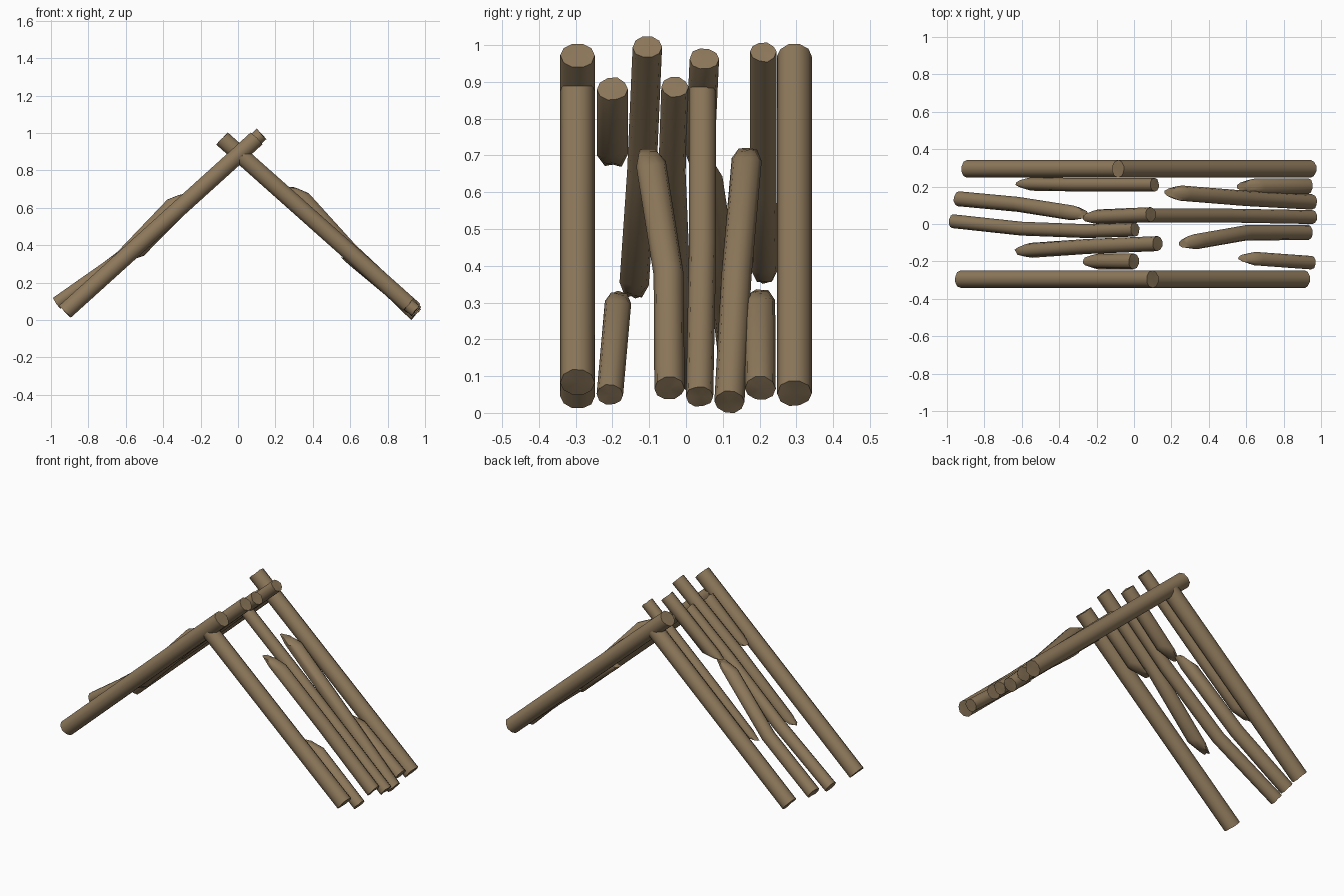
import bpy, bmesh, math, random
from mathutils import Vector

if "Cube" in bpy.data.objects:
    bpy.data.objects.remove(bpy.data.objects["Cube"])

random.seed(4)
SIDES = 10
wood = bpy.data.materials.new("brown wood")
wood.diffuse_color = (0.27, 0.19, 0.105, 1)
wood.use_nodes = True
wood.node_tree.nodes["Principled BSDF"].inputs["Base Color"].default_value = wood.diffuse_color


def slope_z(side, x):
    """Height of the roof plane on the left (-1) or right (1) slope."""
    return 0.045 + 0.904 * (x + 0.925) if side < 0 else 0.04 + 0.89 * (0.96 - x)


def log(name, side, r, stations, tip=None):
    """Log along a slope. stations: (x, y, lift), ordered from foot to top.
    tip: 'top' or 'foot' end broken off obliquely."""
    pts = [Vector((x, y, slope_z(side, x) + l)) for x, y, l in stations]
    n = len(pts)
    bm = bmesh.new()
    rings = []

    def ring(c, d, scale=1, slant=0, jag=0, drop=0):
        u = Vector((0, 1, 0)); u = (u - d * u.dot(d)).normalized()
        v = u.cross(d).normalized()
        if v.z < 0:
            v = -v                      # v points outward from the slope
        vs = []
        for i in range(SIDES):
            a = 2 * math.pi * i / SIDES
            o = (u * math.cos(a) + v * math.sin(a)) * r * scale
            s = slant * math.sin(a) * r + random.uniform(-jag, jag)
            vs.append(bm.verts.new(c + o + v * drop + d * s))
        rings.append(vs)

    for i, p in enumerate(pts):
        d = (pts[min(i + 1, n - 1)] - pts[max(i - 1, 0)]).normalized()
        if i == 0 and tip == 'foot':
            # splintered foot: outer edge hangs lowest
            ring(p + d * 0.03, d, 0.6, -0.8, 0.008, 0.3 * r)
            ring(p + d * 0.085, d, 1, -0.9, 0.006)
        elif i == n - 1 and tip == 'top':
            # splintered top: under edge reaches furthest
            ring(p - d * 0.085, d, 1, -0.9, 0.006)
            ring(p - d * 0.03, d, 0.6, -0.8, 0.008, -0.3 * r)
        else:
            ring(p, d, 1, 0, 0.003 if i in (0, n - 1) else 0)
    for a, b in zip(rings, rings[1:]):
        for i in range(SIDES):
            j = (i + 1) % SIDES
            bm.faces.new((a[i], a[j], b[j], b[i]))
    # fan caps
    for vs in (rings[0], rings[-1]):
        c = bm.verts.new(sum((v.co for v in vs), Vector()) / SIDES)
        for i in range(SIDES):
            bm.faces.new((vs[i], vs[(i + 1) % SIDES], c))
    bmesh.ops.recalc_face_normals(bm, faces=bm.faces)
    me = bpy.data.meshes.new(name)
    bm.to_mesh(me)
    bm.free()
    me.materials.append(wood)
    ob = bpy.data.objects.new(name, me)
    bpy.context.collection.objects.link(ob)
    bpy.ops.object.select_all(action='DESELECT')
    ob.select_set(True)
    bpy.context.view_layer.objects.active = ob
    bpy.ops.object.shade_smooth_by_angle(angle=math.radians(40))


L, R = -1, 1
# end rafters, each pair crossing at the ridge
log("left_front_rafter", L, 0.047, [(-0.925, -0.295, 0), (0.1, -0.295, 0)])
log("right_front_rafter", R, 0.047, [(0.912, -0.295, 0), (0.02, -0.295, 0)])
log("left_back_rafter", L, 0.047, [(-0.892, 0.295, 0), (0.0, 0.295, 0)])
log("right_back_rafter", R, 0.047, [(0.945, 0.295, 0), (-0.085, 0.295, 0)])

# left slope, front to back
log("left_short_stub", L, 0.042, [(-0.25, -0.2, -0.01), (0.0, -0.2, 0)], 'foot')
log("left_hanging_log_front", L, 0.04,
    [(-0.61, -0.145, -0.04), (-0.25, -0.12, 0), (0.125, -0.105, 0)], 'foot')
log("left_full_log", L, 0.037,
    [(-0.97, 0.015, 0.085), (-0.6, -0.025, 0.01), (-0.25, -0.038, 0), (0.005, -0.03, 0)])
log("left_middle_stub", L, 0.04, [(-0.25, 0.035, -0.01), (0.09, 0.05, 0)], 'foot')
log("left_broken_foot_log", L, 0.04,
    [(-0.94, 0.135, 0.06), (-0.62, 0.105, 0.015), (-0.27, 0.05, 0.065)], 'top')
log("left_hanging_log_back", L, 0.036,
    [(-0.61, 0.215, 0), (-0.3, 0.21, 0), (0.11, 0.21, 0)], 'foot')

# right slope, front to back
log("right_low_stub_front", R, 0.036,
    [(0.95, -0.207, 0), (0.58, -0.18, -0.025)], 'top')
log("right_broken_log_front", R, 0.041,
    [(0.93, -0.045, 0), (0.6, -0.047, 0.015), (0.27, -0.105, 0.085)], 'top')
log("right_full_log", R, 0.037,
    [(0.955, 0.037, 0), (0.5, 0.045, 0), (0.02, 0.045, 0)])
log("right_broken_log_back", R, 0.041,
    [(0.952, 0.118, -0.018), (0.6, 0.137, 0.01), (0.19, 0.17, 0.02)], 'top')
log("right_low_stub_back", R, 0.042,
    [(0.93, 0.202, 0), (0.58, 0.2, -0.02)], 'top')
